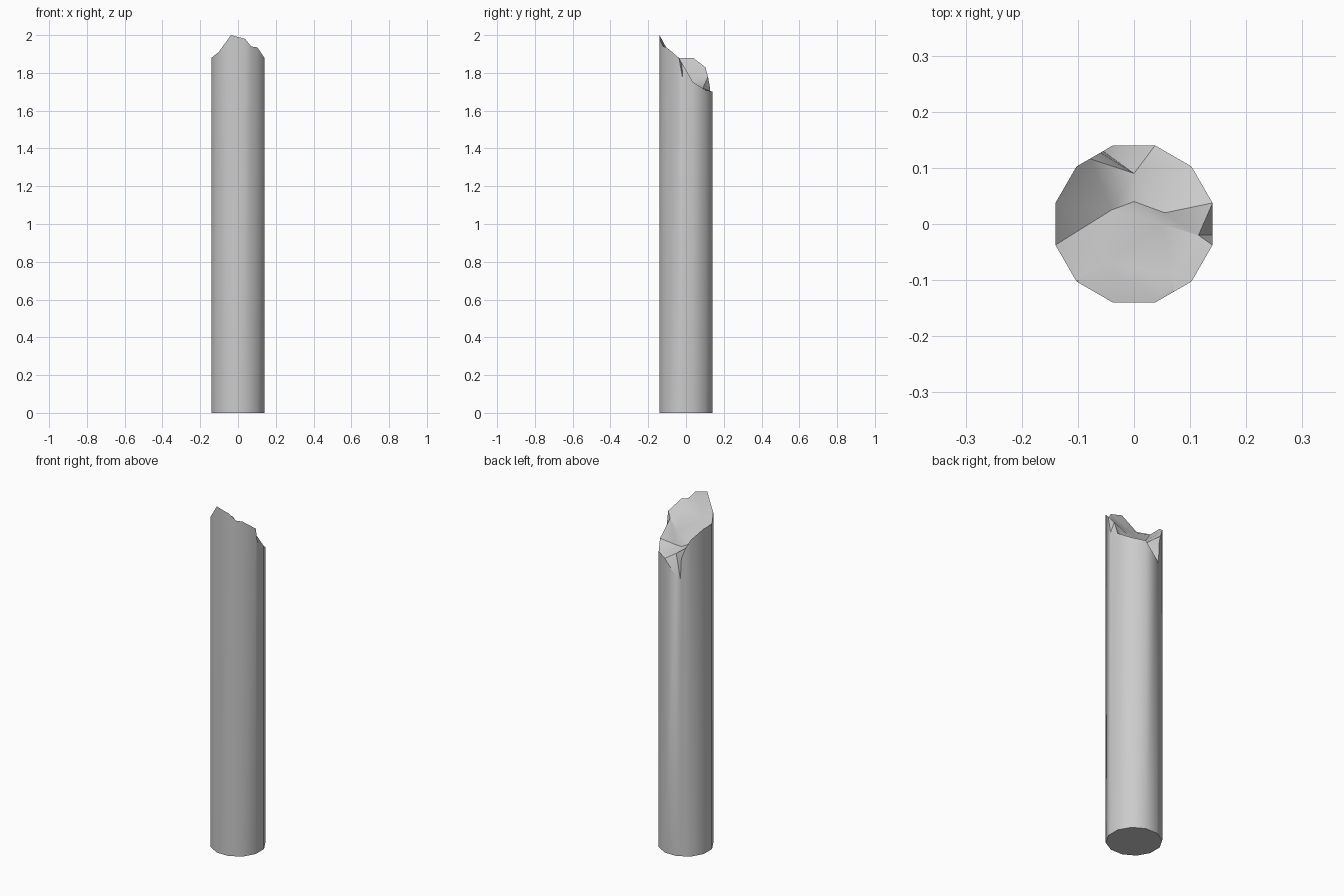
import bpy, bmesh
from math import radians, cos, sin
from mathutils import Vector
from mathutils.geometry import delaunay_2d_cdt

cube = bpy.data.objects.get("Cube")
if cube:
    bpy.data.objects.remove(cube, do_unlink=True)

APOTHEM = 0.14

stone = bpy.data.materials.new("grey stone")
stone.use_nodes = True
stone.diffuse_color = (0.6, 0.6, 0.6, 1)
stone.node_tree.nodes["Principled BSDF"].inputs["Base Color"].default_value = (0.6, 0.6, 0.6, 1)


def on_wall(angle, z):
    """Point on the twelve-sided wall at an angle in degrees."""
    r = APOTHEM / cos(radians((angle - 15) % 30 - 15))
    return Vector((r * cos(radians(angle)), r * sin(radians(angle)), z))


# Broken rim: angle and height, including the notch at the back
rim = [(15, 1.75), (45, 1.71), (75, 1.70), (105, 1.61), (113, 1.60), (115, 1.72),
       (124, 1.78), (135, 1.83), (165, 1.88), (195, 1.88), (225, 1.91), (255, 2.0),
       (285, 1.98), (300, 1.94), (315, 1.935), (345, 1.88), (352, 1.78)]
top = [on_wall(a, z) for a, z in rim]
count = len(top)

# Points inside the fracture, joined by its creases
inner = {
    "hollow": (0, 0.04, 1.74),
    "notch": (0, 0.09, 1.72),
    "ridge": (0.05, 0, 1.80),
    "ridge_end": (0.115, -0.02, 1.85),
    "ledge": (0.055, 0.02, 1.73),
    "left_hollow": (-0.04, 0.025, 1.76),
    "left_crease": (-0.055, -0.07, 1.87),
    "front_crease": (0.07, -0.09, 1.90),
}
index = {name: count + i for i, name in enumerate(inner)}
corner = {a: i for i, (a, z) in enumerate(rim)}
creases = [("ridge", "hollow"), ("ridge", "ridge_end"), ("ridge_end", 345),
           ("hollow", "left_hollow"), ("hollow", "notch"), ("left_hollow", "left_crease"),
           ("left_crease", 255), ("front_crease", 300), ("notch", 75), ("notch", 105),
           ("notch", 45), ("ledge", "notch"), ("ledge", 15), ("ledge", 45)]
find = lambda key: index[key] if key in index else corner[key]

points = top + [Vector(p) for p in inner.values()]
edges = [(i, (i + 1) % count) for i in range(count)]
edges += [(find(a), find(b)) for a, b in creases]
flat, _, faces, origin, _, _ = delaunay_2d_cdt([p.xy for p in points], edges, [], 1, 1e-5)

# Fracture surface, wall and base in one closed mesh
bm = bmesh.new()
upper = [bm.verts.new((p.x, p.y, points[o[0]].z)) for p, o in zip(flat, origin)]
for f in faces:
    bm.faces.new([upper[i] for i in f])
lookup = {o[0]: v for v, o in zip(upper, origin)}
lower = [bm.verts.new((p.x, p.y, 0)) for p in top]
for i in range(count):
    j = (i + 1) % count
    bm.faces.new((lower[i], lower[j], lookup[j], lookup[i]))
bm.faces.new(lower[::-1])
bmesh.ops.recalc_face_normals(bm, faces=bm.faces)

mesh = bpy.data.meshes.new("broken_column")
bm.to_mesh(mesh)
bm.free()
mesh.materials.append(stone)
column = bpy.data.objects.new("broken_column", mesh)
bpy.context.collection.objects.link(column)
bpy.ops.object.select_all(action="DESELECT")
column.select_set(True)
bpy.context.view_layer.objects.active = column
bpy.ops.object.shade_smooth_by_angle(angle=radians(35))
